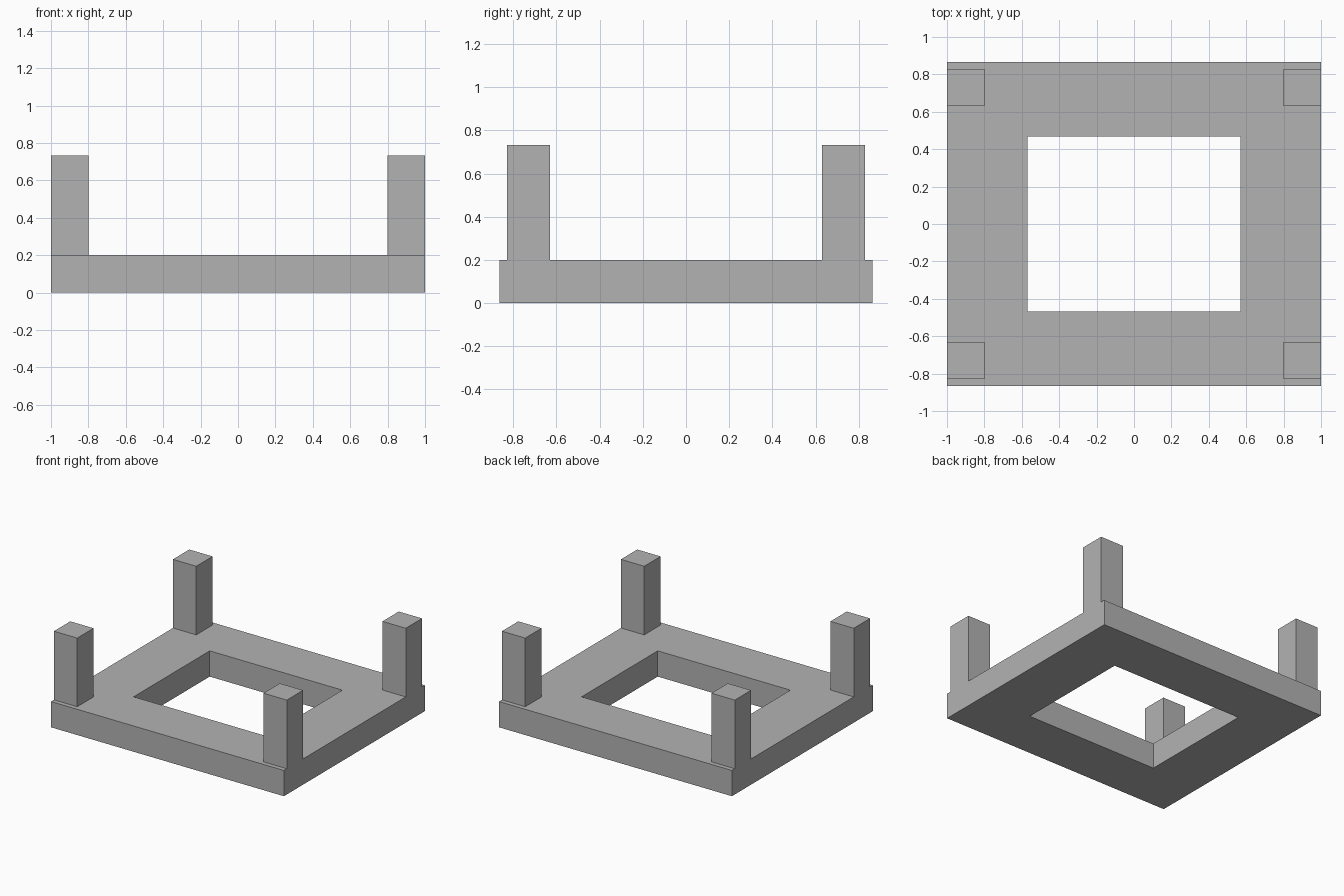
import bpy
import bmesh

cube = bpy.data.objects.get("Cube")
if cube:
    bpy.data.objects.remove(cube, do_unlink=True)

WIDTH, DEPTH = 1.0, 0.865          # half sizes of the base frame
HOLE_X, HOLE_Y = 0.57, 0.467       # half sizes of the opening
BASE_TOP, POST_TOP = 0.2, 0.733
POST_SIZE, POST_Y = 0.2, 0.73

# Single grey material
grey = bpy.data.materials.new("plain_grey")
grey.use_nodes = True
colour = (0.45, 0.45, 0.45, 1)
grey.diffuse_color = colour
grey.node_tree.nodes["Principled BSDF"].inputs["Base Color"].default_value = colour


def add_object(name, bm):
    bmesh.ops.recalc_face_normals(bm, faces=bm.faces[:])
    mesh = bpy.data.meshes.new(name)
    bm.to_mesh(mesh)
    bm.free()
    mesh.materials.append(grey)
    obj = bpy.data.objects.new(name, mesh)
    bpy.context.collection.objects.link(obj)
    return obj


def rectangle_ring(bm, half_x, half_y, z):
    corners = ((-1, -1), (1, -1), (1, 1), (-1, 1))
    return [bm.verts.new((sx * half_x, sy * half_y, z)) for sx, sy in corners]


# Base frame: four loops joined into a rectangular tube
bm = bmesh.new()
loops = [rectangle_ring(bm, WIDTH, DEPTH, 0),
         rectangle_ring(bm, WIDTH, DEPTH, BASE_TOP),
         rectangle_ring(bm, HOLE_X, HOLE_Y, BASE_TOP),
         rectangle_ring(bm, HOLE_X, HOLE_Y, 0)]
for i, loop in enumerate(loops):
    following = loops[(i + 1) % 4]
    for j in range(4):
        k = (j + 1) % 4
        bm.faces.new((loop[j], loop[k], following[k], following[j]))
add_object("base_frame", bm)

# Corner posts: open at the bottom where they meet the frame
for side_x, label_x in ((1, "left"), (-1, "right")):
    for side_y, label_y in ((-1, "front"), (1, "back")):
        bm = bmesh.new()
        half = POST_SIZE / 2
        low = rectangle_ring(bm, half, half, BASE_TOP)
        high = rectangle_ring(bm, half, half, POST_TOP)
        for j in range(4):
            k = (j + 1) % 4
            bm.faces.new((low[j], low[k], high[k], high[j]))
        bm.faces.new(high)
        bmesh.ops.translate(bm, verts=bm.verts[:],
                            vec=(side_x * (WIDTH - half), side_y * POST_Y, 0))
        add_object(f"{label_y}_{label_x}_post", bm)
